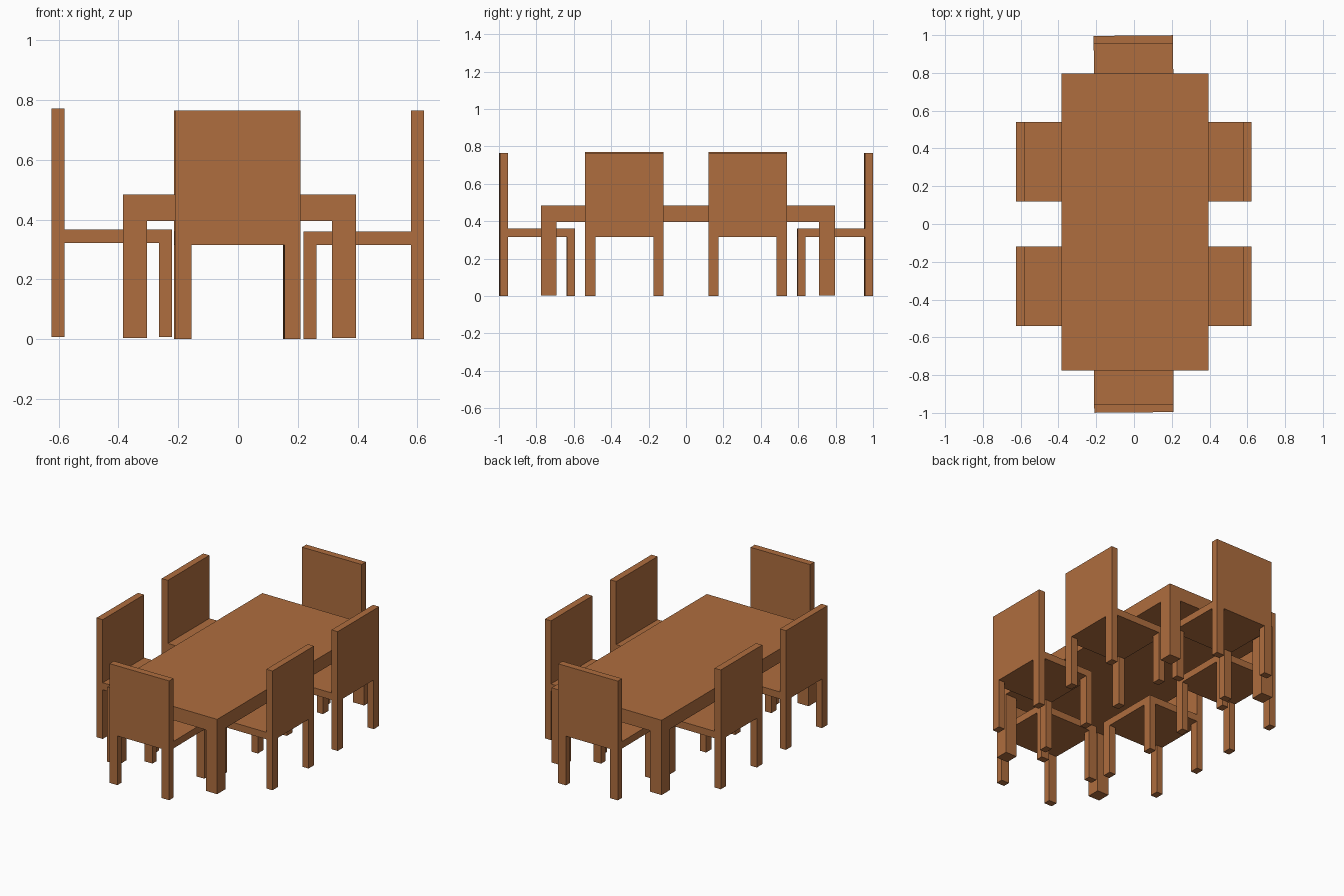
import bpy, bmesh, math

if "Cube" in bpy.data.objects:
    bpy.data.objects.remove(bpy.data.objects["Cube"])

wood = bpy.data.materials.new("warm brown wood")
wood.diffuse_color = (0.43, 0.155, 0.049, 1)
wood.use_nodes = True
wood.node_tree.nodes["Principled BSDF"].inputs["Base Color"].default_value = wood.diffuse_color


def solid(name, cuts, filled):
    """One closed mesh from a 3D grid of cells; filled(i, j, k) says which are solid."""
    n = [len(c) - 1 for c in cuts]
    bm = bmesh.new()
    verts = {}

    def vert(p):
        if p not in verts:
            verts[p] = bm.verts.new([cuts[a][p[a]] for a in range(3)])
        return verts[p]

    def inside(c):
        return all(0 <= c[a] < n[a] for a in range(3)) and filled(*c)

    cells = [(i, j, k) for i in range(n[0]) for j in range(n[1]) for k in range(n[2])]
    for c in filter(inside, cells):
        for a in range(3):
            u, v = (a + 1) % 3, (a + 2) % 3
            for side in (0, 1):
                nb = list(c)
                nb[a] += 2 * side - 1
                if inside(nb):
                    continue
                loop = []
                for du, dv in ((0, 0), (1, 0), (1, 1), (0, 1)):
                    p = list(c)
                    p[a] += side
                    p[u] += du
                    p[v] += dv
                    loop.append(vert(tuple(p)))
                bm.faces.new(loop if side else loop[::-1])
    # merge coplanar cells into clean flat faces
    bmesh.ops.dissolve_limit(bm, angle_limit=0.01, verts=bm.verts[:], edges=bm.edges[:])
    mesh = bpy.data.meshes.new(name)
    bm.to_mesh(mesh)
    bm.free()
    mesh.materials.append(wood)
    return mesh


def place(name, mesh, x, y, z=0.0, turn=0.0):
    ob = bpy.data.objects.new(name, mesh)
    ob.location = (x, y, z)
    ob.rotation_euler.z = math.radians(turn)
    bpy.context.collection.objects.link(ob)


# table: thick top with four square corner legs
table = solid("table",
              ((-0.385, -0.304, 0.315, 0.395), (-0.775, -0.692, 0.712, 0.797), (0.004, 0.395, 0.483)),
              lambda i, j, k: k == 1 or (i != 1 and j != 1))
place("table", table, 0, 0)

# chair: seat slab, full-width back at -y, four corner legs
chair = solid("chair",
              ((-0.21, -0.155, 0.155, 0.21), (-0.2015, -0.158, 0.158, 0.2015), (0, 0.315, 0.36, 0.764)),
              lambda i, j, k: (i != 1 and j != 1, True, j == 0)[k])

# two chairs along each long side
for label, y in (("front", -0.33), ("back", 0.33)):
    place(f"left_{label}_chair", chair, -0.423, y, 0.007, -90)
    place(f"right_{label}_chair", chair, 0.421, y, 0, 90)

# one chair at each end, very slightly askew
place("front_end_chair", chair, -0.002, -0.796, 0, 0.5)
place("back_end_chair", chair, -0.002, 0.796, 0, 180.5)
